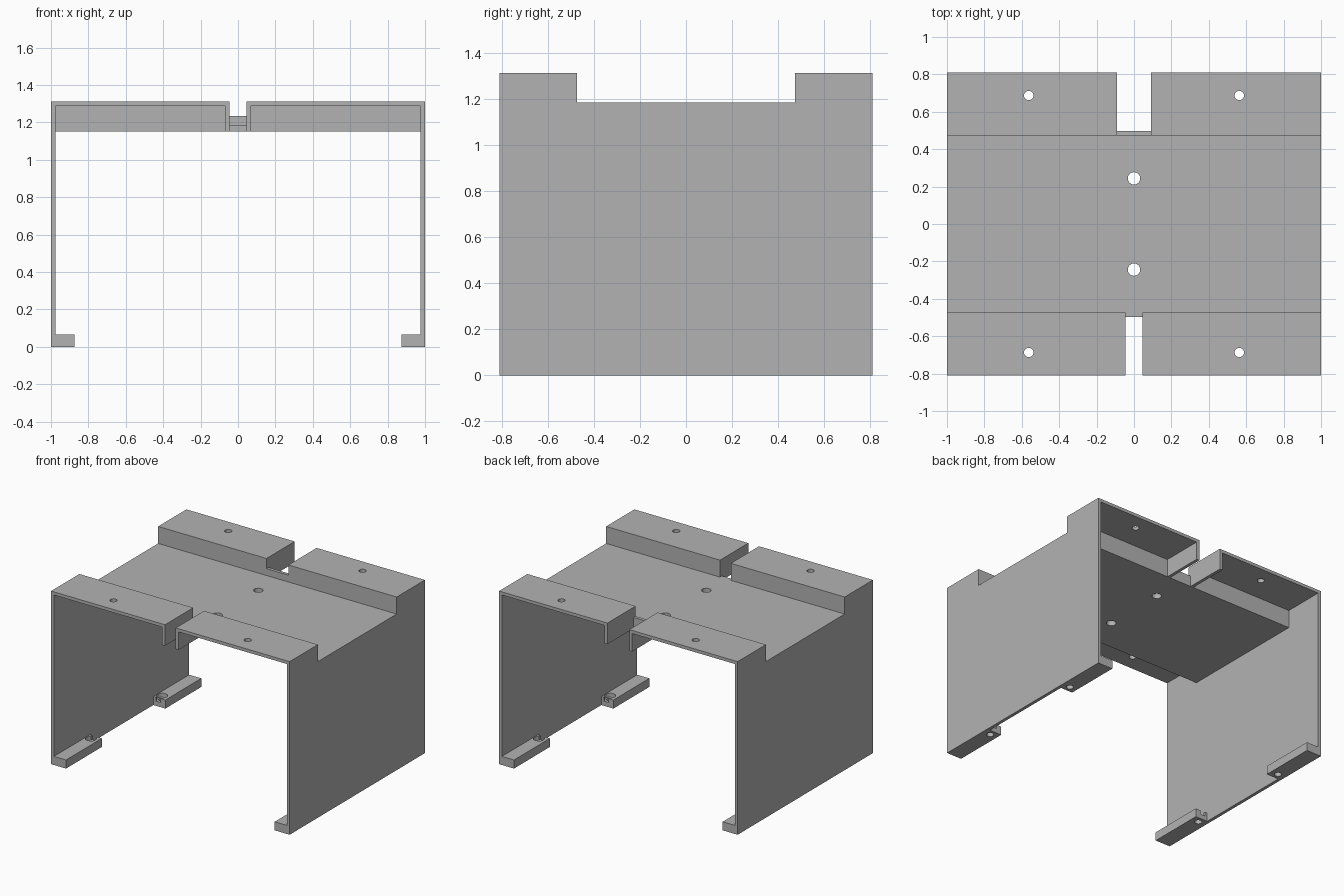
import bpy

default_cube = bpy.data.objects.get("Cube")
if default_cube:
    bpy.data.objects.remove(default_cube, do_unlink=True)

# Main dimensions
DEPTH, HEIGHT = 0.81, 1.312        # half depth, total height
WALL = 0.024                       # sheet thickness
INNER = 1 - WALL                   # inside face of the side walls
DECK_LOW, DECK_TOP = 1.152, 1.183
STEP = 0.472                       # where the raised blocks begin
RISER = STEP + WALL                # hidden face of the risers
FOOT_X, FOOT_Y, FOOT_Z = 0.875, 0.38, 0.065

grey = bpy.data.materials.new("plain grey")
grey.use_nodes = True
colour = (0.45, 0.45, 0.45, 1)
grey.diffuse_color = colour
grey.node_tree.nodes["Principled BSDF"].inputs["Base Color"].default_value = colour


def box(name, x, y, z):
    """Box from (low, high) ranges on each axis."""
    bpy.ops.mesh.primitive_cube_add(size=1)
    obj = bpy.context.object
    obj.name = name
    for v in obj.data.vertices:
        v.co = [(a + b) / 2 + c * (b - a) for c, (a, b) in zip(v.co, (x, y, z))]
    return obj


def peg(x, y, z, radius):
    """Upright cylinder used to drill a hole."""
    bpy.ops.mesh.primitive_cylinder_add(
        vertices=32, radius=radius, depth=z[1] - z[0],
        location=(x, y, (z[0] + z[1]) / 2))
    return bpy.context.object


body = box("bracket_body", (-1, 1), (-DEPTH, DEPTH), (0, HEIGHT))
body.data.materials.append(grey)


def cut(cutter):
    """Subtract the cutter from the body and discard it."""
    mod = body.modifiers.new("cut", "BOOLEAN")
    mod.operation = "DIFFERENCE"
    mod.solver = "EXACT"
    mod.object = cutter
    bpy.context.view_layer.objects.active = body
    bpy.ops.object.modifier_apply(modifier=mod.name)
    bpy.data.objects.remove(cutter, do_unlink=True)


def cut_box(x, y, z):
    cut(box("cutter", x, y, z))


# Interior, floor opening and the gaps between the feet
cut_box((-INNER, INNER), (-1, 1), (FOOT_Z, DECK_LOW))
cut_box((-FOOT_X, FOOT_X), (-1, 1), (-0.1, 0.2))
cut_box((-INNER, INNER), (-FOOT_Y, FOOT_Y), (-0.1, 0.2))

# Sunken deck between the raised blocks
cut_box((-1.1, 1.1), (-STEP, STEP), (DECK_TOP, 1.5))

# Raised blocks: hollow undersides, centre notches, lowered riser in each notch
for side, notch, sill in ((-1, 0.045, DECK_TOP), (1, 0.092, 1.235)):
    outer = sorted((side * RISER, side))
    for x in ((-INNER, -notch - WALL), (notch + WALL, INNER)):
        cut_box(x, outer, (1.1, HEIGHT - WALL))
    cut_box((-notch, notch), outer, (1.1, 1.5))
    cut_box((-notch, notch), sorted((side * 0.4, side * 0.6)), (sill, 1.5))

    # Deck hole, block holes, and foot holes with wider pockets above
    cut(peg(0, side * 0.244, (1.1, 1.25), 0.033))
    for x in (-1, 1):
        cut(peg(x * 0.563, side * 0.687, (1.2, 1.4), 0.025))
        cut(peg(x * 0.935, side * 0.427, (-0.1, 0.1), 0.025))
        cut(peg(x * 0.935, side * 0.427, (0.035, 0.12), 0.038))
        cut_box(sorted((x * 0.915, x * 0.955)),
                sorted((side * 0.3, side * 0.427)), (0.035, 0.12))

for face in body.data.polygons:
    face.use_smooth = False
    face.material_index = 0
